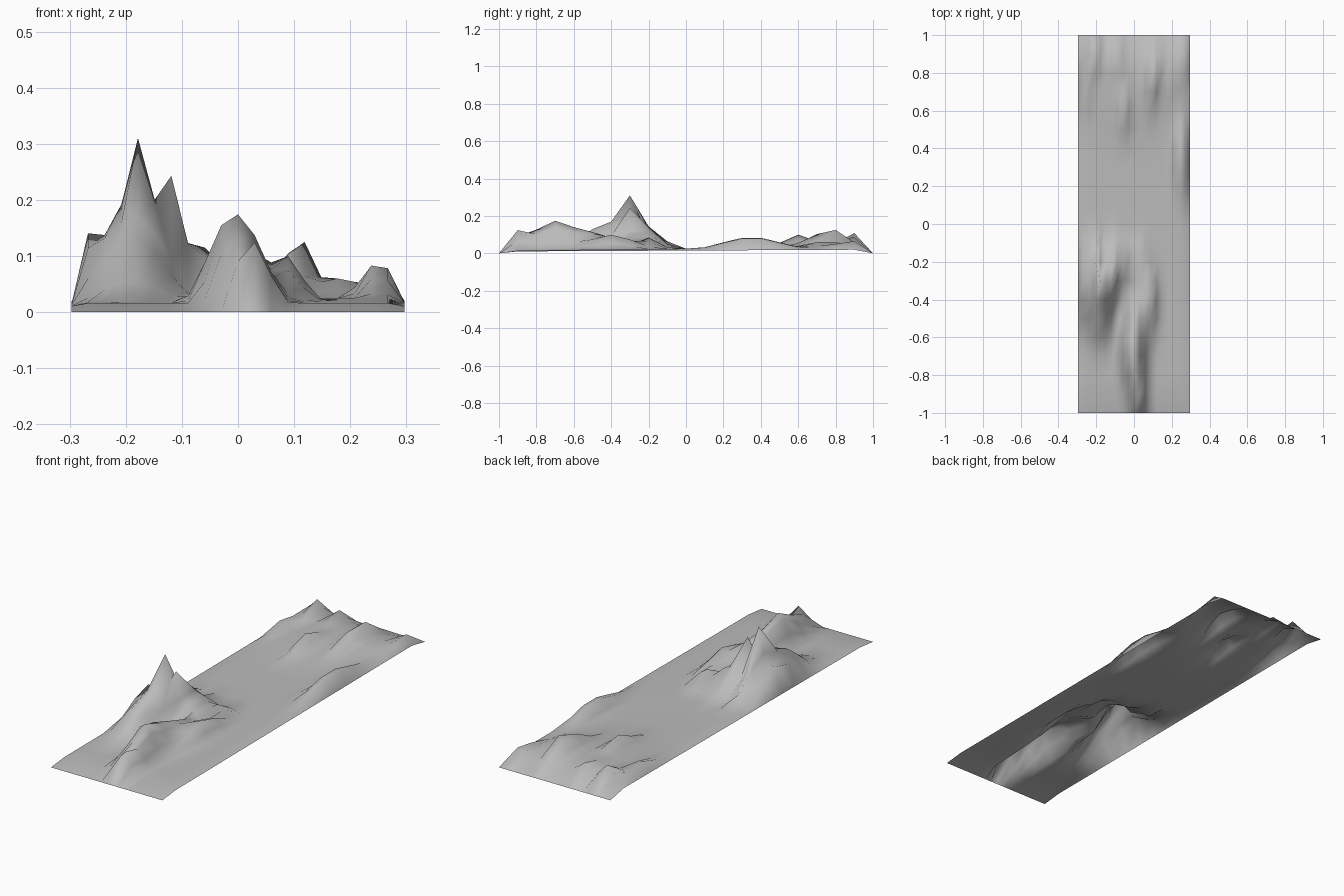
import bpy, bmesh
from math import exp

W, L, N = 0.297, 1.0, 20   # half width, half length, cells per side

# hills: x, y, height, spread in x, spread in y
HILLS = [
    (-0.178, -0.30, 0.306, 0.020, 0.07),   # tall spike
    (-0.119, -0.30, 0.238, 0.025, 0.06),
    (-0.150, -0.31, 0.190, 0.035, 0.08),
    (-0.190, -0.42, 0.165, 0.060, 0.12),   # shoulder around it
    (-0.255, -0.32, 0.155, 0.030, 0.11),
    (-0.210, -0.30, 0.185, 0.022, 0.08),
    (-0.110, -0.20, 0.145, 0.030, 0.07),
    (-0.208, -0.20, 0.140, 0.022, 0.08),
    (-0.060, -0.24, 0.130, 0.040, 0.08),
    (0.030, -0.20, 0.085, 0.040, 0.07),
    (0.000, -0.70, 0.170, 0.045, 0.13),    # front ridge
    (-0.025, -0.65, 0.140, 0.035, 0.10),
    (0.025, -0.90, 0.125, 0.030, 0.07),
    (0.010, -0.50, 0.115, 0.045, 0.13),
    (0.080, -0.40, 0.103, 0.035, 0.13),
    (0.250, 0.35, 0.092, 0.035, 0.17),     # right bank
    (0.262, 0.88, 0.068, 0.030, 0.10),
    (0.119, 0.80, 0.124, 0.022, 0.08),     # back hills
    (0.085, 0.75, 0.113, 0.025, 0.12),
    (0.180, 0.75, 0.062, 0.060, 0.15),
    (-0.055, 0.60, 0.100, 0.028, 0.09),
    (-0.208, 0.90, 0.108, 0.035, 0.08),
    (-0.090, 0.90, 0.086, 0.035, 0.10),
    (-0.255, 0.72, 0.075, 0.025, 0.10),
    (-0.050, 0.75, 0.055, 0.200, 0.25),
]


def floor(y):
    """Valley floor, lower towards the front."""
    return 0.025 + 0.010 * y if y < 0 else 0.025


def height(x, y):
    """Soft maximum of all the hills over a low valley floor."""
    total = floor(y) ** 4
    for hx, hy, h, sx, sy in HILLS:
        total += (h * exp(-((x - hx) / sx) ** 2 / 2 - ((y - hy) / sy) ** 2 / 2)) ** 4
    return total ** 0.25


# terrain sheet with low borders
bm = bmesh.new()
bmesh.ops.create_grid(bm, x_segments=N, y_segments=N, size=1)
for v in bm.verts:
    on_end, on_side = abs(v.co.y) > 0.99, abs(v.co.x) > 0.99
    v.co.x *= W
    v.co.y *= L
    if on_end:
        v.co.z = 0
    elif on_side:
        v.co.z = 0.015 + 0.005 * v.co.y
    else:
        v.co.z = height(v.co.x, v.co.y)
for f in bm.faces:
    f.smooth = True
mesh = bpy.data.meshes.new("terrain")
bm.to_mesh(mesh)
bm.free()

# mid grey
grey = bpy.data.materials.new("stone_grey")
grey.diffuse_color = (0.5, 0.5, 0.5, 1)
mesh.materials.append(grey)
bpy.context.collection.objects.link(bpy.data.objects.new("terrain", mesh))
